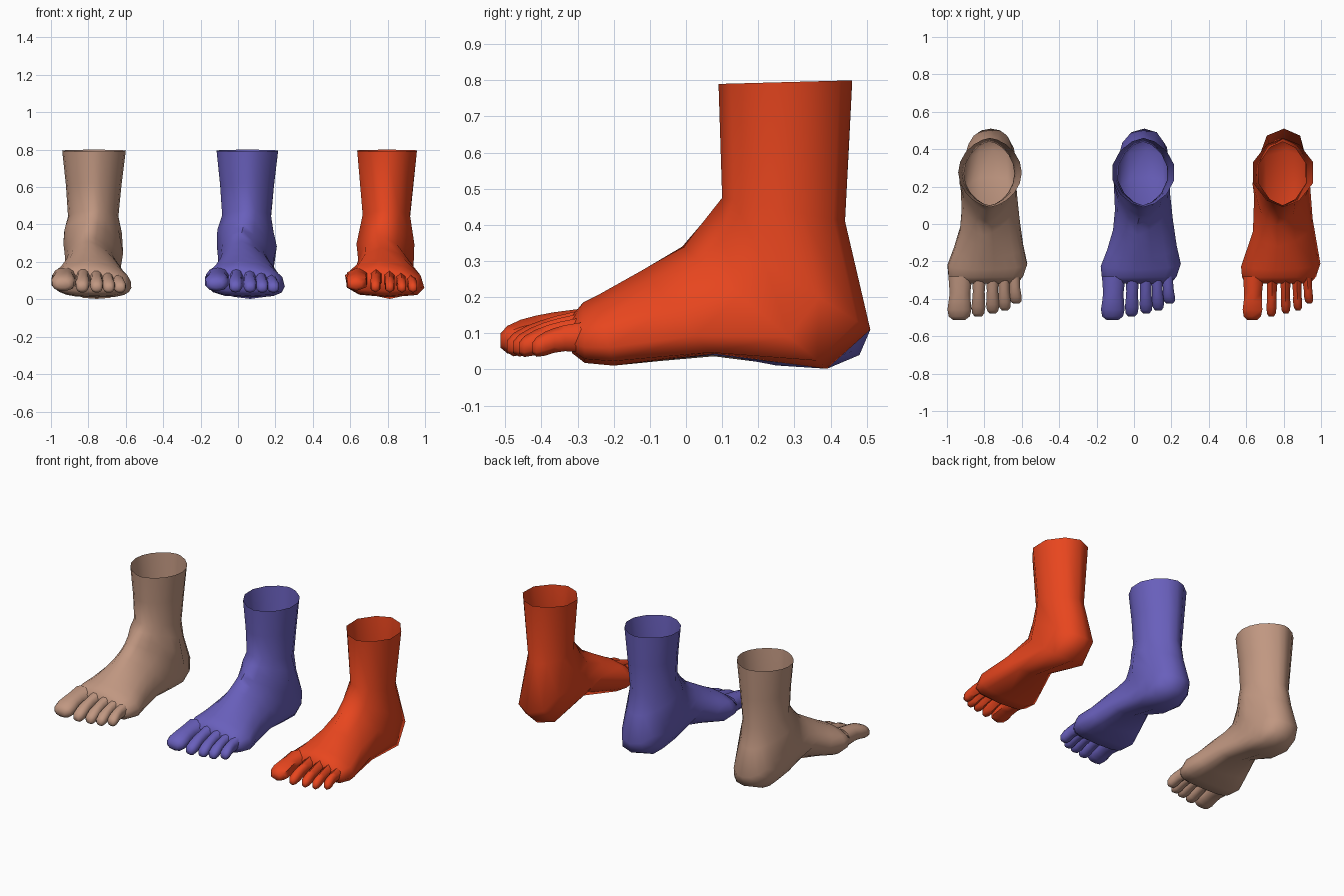
import bpy, bmesh, math
from mathutils import Vector

if "Cube" in bpy.data.objects:
    bpy.data.objects.remove(bpy.data.objects["Cube"])

# Foot sections, fanned around the ankle:
# front/top (y, z), back/bottom (y, z), inner x, outer x
SECTIONS = [
    (0.09, 0.79, 0.46, 0.80, -0.12, 0.22),
    (0.10, 0.62, 0.45, 0.60, -0.10, 0.197),
    (0.10, 0.475, 0.44, 0.41, -0.085, 0.18),
    (0.07, 0.435, 0.465, 0.28, -0.098, 0.187),
    (0.045, 0.405, 0.51, 0.11, -0.105, 0.19),
    (0.015, 0.37, 0.48, 0.04, -0.105, 0.19),
    (-0.01, 0.34, 0.39, 0.002, -0.105, 0.185),
    (-0.06, 0.31, 0.25, 0.01, -0.105, 0.19),
    (-0.12, 0.275, 0.08, 0.03, -0.115, 0.205),
    (-0.19, 0.235, -0.08, 0.018, -0.145, 0.225),
    (-0.245, 0.205, -0.20, 0.010, -0.178, 0.248),
    (-0.285, 0.185, -0.28, 0.018, -0.172, 0.225),
    (-0.318, 0.145, -0.315, 0.045, -0.155, 0.195),
]
# Ankle bones and arch: centre, radius, push
BUMPS = [
    ((-0.10, 0.23, 0.34), 0.09, (-0.018, 0, 0)),
    ((0.19, 0.27, 0.28), 0.08, (0.030, 0, 0)),
    ((-0.08, 0.04, 0.03), 0.13, (0.02, 0, 0.055)),
    ((-0.11, 0.37, 0.24), 0.09, (0.025, 0, 0)),
    ((0.19, 0.39, 0.24), 0.08, (-0.03, 0, 0)),
]
# Toes: base x, base z, tip x, tip y, tip z, half width, half height
TOES = [
    (-0.108, 0.112, -0.115, -0.513, 0.080, 0.066, 0.050),
    (-0.008, 0.118, -0.013, -0.495, 0.064, 0.038, 0.042),
    (0.062, 0.112, 0.065, -0.478, 0.062, 0.036, 0.040),
    (0.122, 0.102, 0.130, -0.462, 0.060, 0.034, 0.038),
    (0.177, 0.090, 0.190, -0.425, 0.060, 0.034, 0.036),
]
# Toe profile: position along toe, width factor, height factor, hump
TOE_RINGS = [(0, 1.0, 1.15, 0), (0.38, 0.86, 1.0, 0.008), (0.58, 0.92, 0.95, 0.008),
             (0.76, 1.0, 0.92, 0.004), (0.92, 0.88, 0.76, 0), (1.0, 0.50, 0.40, 0)]


def power(v, e):
    return math.copysign(abs(v) ** e, v)


def bridge(bm, rings):
    for a, b in zip(rings, rings[1:]):
        n = len(a)
        for i in range(n):
            bm.faces.new((a[i], a[(i + 1) % n], b[(i + 1) % n], b[i]))
    bm.faces.new(rings[-1])


def foot_ring(bm, sec, sides, sole):
    fy, fz, by, bz, xl, xr = sec
    ring = []
    for i in range(sides):
        t = 2 * math.pi * i / sides
        s, w = math.cos(t), math.sin(t)
        skew = -0.025 * s * sole
        # Leg is pointed front and back, sole is flat
        w = power(w, 1.25 - (0.65 if s < 0 else 0.2) * sole)
        s = power(s, 1 - 0.15 * sole)
        f = ((1 - s) / 2) ** (1 - 0.2 * sole)
        x = (xl + xr) / 2 + w * (xr - xl) / 2 + skew
        p = Vector((x, fy + (by - fy) * f, fz + (bz - fz) * f))
        q = p.copy()
        for c, r, push in BUMPS:
            q += Vector(push) * math.exp(-((p - Vector(c)).length / r) ** 2)
        ring.append(bm.verts.new(q))
    return ring


def toe(bm, data, sides, slim):
    bx, bz, tx, ty, tz, hw, hh = data
    rings = []
    for t, w, h, hump in TOE_RINGS:
        x, y = bx + (tx - bx) * t, -0.28 + (ty + 0.28) * t
        z = bz + (tz - bz) * t + hump
        thin = slim if t > 0.5 else (1 + slim) / 2
        ring = []
        for i in range(sides):
            a = 2 * math.pi * (i + 0.5) / sides
            ring.append(bm.verts.new((x + hw * w * thin * power(math.cos(a), 0.85), y,
                                      z + hh * h * power(math.sin(a), 0.85))))
        rings.append(ring)
    bridge(bm, rings)


def finish(name, bm, mat, angle):
    bmesh.ops.recalc_face_normals(bm, faces=bm.faces)
    me = bpy.data.meshes.new(name)
    bm.to_mesh(me)
    bm.free()
    me.materials.append(mat)
    ob = bpy.data.objects.new(name, me)
    bpy.context.collection.objects.link(ob)
    bpy.ops.object.select_all(action='DESELECT')
    ob.select_set(True)
    bpy.context.view_layer.objects.active = ob
    bpy.ops.object.shade_smooth_by_angle(angle=math.radians(angle))
    return ob


def build_foot(name, x, color, sides, toe_sides, keep, slim):
    mat = bpy.data.materials.new(name + "_skin")
    mat.diffuse_color = (*color, 1)
    mat.use_nodes = True
    mat.node_tree.nodes["Principled BSDF"].inputs["Base Color"].default_value = mat.diffuse_color
    # Open-topped leg and foot
    bm = bmesh.new()
    rings = []
    for k in keep:
        sole = min(1, max(0, (k - 2) / 4))
        rings.append(foot_ring(bm, SECTIONS[k], sides, sole))
    bridge(bm, rings)
    finish(name + "_leg_and_foot", bm, mat, 65).location.x = x
    # Five toes
    bm = bmesh.new()
    for i, data in enumerate(TOES):
        toe(bm, data, toe_sides, slim if i else (1 + slim) / 2)
    finish(name + "_toes", bm, mat, 65).location.x = x
    return mat


ALL = list(range(len(SECTIONS)))
skin = build_foot("detailed_foot", -0.82, (0.53, 0.31, 0.22), 20, 12, ALL, 1.0)
build_foot("medium_foot", 0, (0.14, 0.115, 0.50), 14, 10, ALL, 1.0)
build_foot("simple_foot", 0.747, (0.80, 0.06, 0.013), 10, 6,
           [0, 2, 4, 6, 8, 10, 11, 12], 0.8)

# Toenails on the detailed foot
bm = bmesh.new()
for bx, bz, tx, ty, tz, hw, hh in TOES:
    new = bmesh.ops.create_uvsphere(bm, u_segments=10, v_segments=6, radius=1)["verts"]
    for v in new:
        c = v.co.copy()
        v.co = Vector((tx + c.x * hw * 0.6, ty + hw * 0.95 + c.y * hw * 0.6,
                       tz + hh * 0.85 + c.z * 0.008 + c.y * hw * 0.2 - c.x ** 2 * hh * 0.15))
finish("toenails", bm, skin, 60).location.x = -0.82
